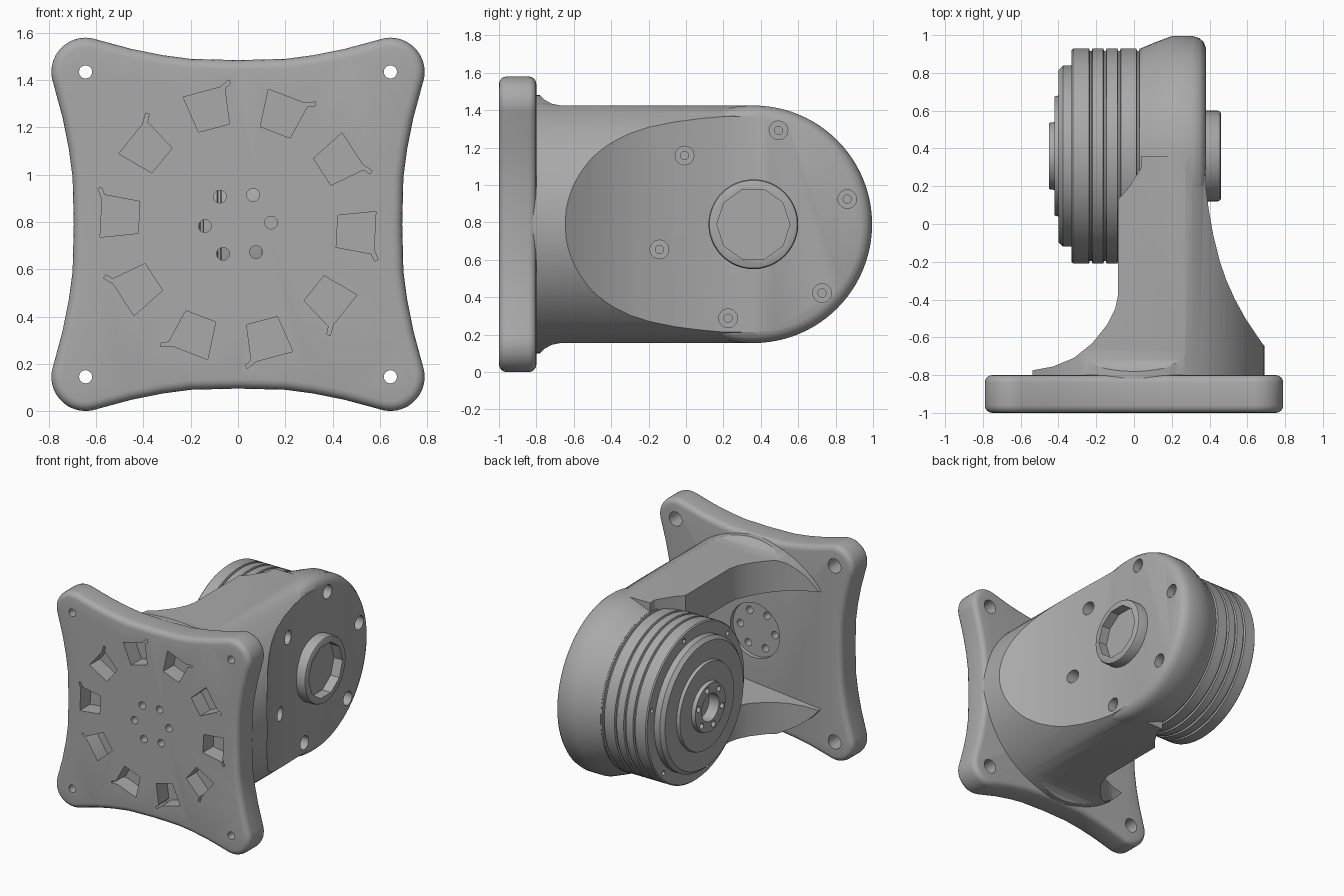
import bpy, bmesh
from math import sin, cos, pi, radians
from mathutils import Vector

if "Cube" in bpy.data.objects:
    bpy.data.objects.remove(bpy.data.objects["Cube"])

MID = 0.79        # height of the centre line
PIVOT = 0.36      # y of the motor axis

grey = bpy.data.materials.new("machined_grey")
grey.use_nodes = True
grey.diffuse_color = (0.4, 0.4, 0.4, 1)
grey.node_tree.nodes["Principled BSDF"].inputs["Base Color"].default_value = (0.4, 0.4, 0.4, 1)

PLACE = {
    "X": lambda u, v, h: Vector((h, u, v + MID)),
    "Y": lambda u, v, h: Vector((u, h, v + MID)),
    "Z": lambda u, v, h: Vector((u, v, h + MID)),
}


def add_loft(bm, sections, axis):
    """Closed solid through matching outlines [(h, points), ...] along an axis."""
    rings = [[bm.verts.new(PLACE[axis](u, v, h)) for u, v in pts] for h, pts in sections]
    n = len(rings[0])
    for a, b in zip(rings, rings[1:]):
        for i in range(n):
            j = (i + 1) % n
            bm.faces.new((a[i], a[j], b[j], b[i]))
    bm.faces.new(rings[0])
    bm.faces.new(rings[-1])


def circle(r, n, cu=0.0, cv=0.0):
    return [(cu + r * cos(2 * pi * i / n), cv + r * sin(2 * pi * i / n)) for i in range(n)]


def turned(profile, n, cu=0.0, cv=0.0):
    return [(h, circle(r, n, cu, cv)) for h, r in profile]


def prism(pts, lo, hi):
    return [(lo, pts), (hi, pts)]


def solid(name, axis, *lofts):
    bm = bmesh.new()
    for sections in lofts:
        add_loft(bm, sections, axis)
    bmesh.ops.recalc_face_normals(bm, faces=bm.faces)
    mesh = bpy.data.meshes.new(name)
    bm.to_mesh(mesh)
    bm.free()
    mesh.materials.append(grey)
    ob = bpy.data.objects.new(name, mesh)
    bpy.context.collection.objects.link(ob)
    return ob


def apply(ob, mod):
    bpy.context.view_layer.objects.active = ob
    bpy.ops.object.modifier_apply(modifier=mod.name)


def combine(ob, other, operation):
    mod = ob.modifiers.new("combine", "BOOLEAN")
    mod.operation, mod.object, mod.solver = operation, other, "EXACT"
    apply(ob, mod)
    bpy.data.objects.remove(other)


def soften(ob, width, segments=3):
    mod = ob.modifiers.new("round", "BEVEL")
    mod.width, mod.segments = width, segments
    mod.limit_method, mod.angle_limit = "ANGLE", radians(60)
    apply(ob, mod)


def spots(radius, count, start):
    return [(radius * cos(radians(start) + 2 * pi * i / count),
             radius * sin(radians(start) + 2 * pi * i / count)) for i in range(count)]


# Mounting plate: rounded lugs joined by hollow sides
lug = 0.645
quarter = [(lug + 0.145 * cos(radians(a)), lug + 0.145 * sin(radians(a))) for a in range(-20, 111, 10)]
quarter += [(0.45, 0.742), (0.32, 0.716), (0.2, 0.7), (0, 0.695), (-0.2, 0.7), (-0.32, 0.716), (-0.45, 0.742)]
outline = []
for k in range(4):
    c, s = round(cos(k * pi / 2)), round(sin(k * pi / 2))
    outline += [(c * x - s * z, s * x + c * z) for x, z in quarter]
plate = solid("mounting_plate", "Y", prism(outline, -1.0, -0.8))
soften(plate, 0.04, 4)

# Ring of hooked pockets in the front of the plate
pocket = [(0.42, -0.075), (0.42, 0.06), (0.58, 0.085), (0.58, -0.075),
          (0.6, -0.12), (0.585, -0.125), (0.57, -0.095)]
pockets = []
for k in range(10):
    c, s = cos(radians(36 * k - 3)), sin(radians(36 * k - 3))
    pockets.append(prism([(c * r - s * t, s * r + c * t) for r, t in pocket], -1.1, -0.88))
combine(plate, solid("pocket_cutter", "Y", *pockets), "DIFFERENCE")

# Lug holes, counterbored from behind, and the drilled hub recess
bores = [turned([(-1.1, 0.028), (-0.92, 0.028), (-0.92, 0.052), (-0.7, 0.052)], 16, sx * lug, sz * lug)
         for sx in (-1, 1) for sz in (-1, 1)]
combine(plate, solid("lug_cutter", "Y", *bores), "DIFFERENCE")
combine(plate, solid("hub_cutter", "Y", turned([(-0.83, 0.2), (-0.7, 0.2)], 40)), "DIFFERENCE")
drills = [turned([(-1.1, 0.027), (-0.7, 0.027)], 16, u, v) for u, v in spots(0.14, 6, 3)]
combine(plate, solid("drill_cutter", "Y", *drills), "DIFFERENCE")

# Arm stem: plan profile trimmed by a round column and a flared side profile
plan = [(-0.6, -0.82), (-0.54, -0.775), (-0.43, -0.755), (-0.32, -0.71), (-0.22, -0.63), (-0.14, -0.53),
        (-0.1, -0.45), (-0.085, -0.38), (-0.085, 0.13), (-0.03, 0.19), (0.04, 0.3), (0.04, PIVOT),
        (0.38, PIVOT), (0.38, 0.2), (0.395, 0.08), (0.42, -0.06), (0.455, -0.2), (0.49, -0.3),
        (0.535, -0.4), (0.59, -0.5), (0.65, -0.59), (0.685, -0.64), (0.72, -0.67), (0.72, -0.82)]
arm = solid("arm", "Z", prism(plan, -0.75, 0.75))
combine(arm, solid("column", "Y", turned([(-0.9, 0.69), (0.5, 0.69)], 96)), "INTERSECT")
side = [(-0.9, 0.71), (-0.79, 0.7), (-0.76, 0.668), (-0.72, 0.645), (-0.67, 0.635), (0.5, 0.635)]
side += [(y, -z) for y, z in reversed(side)]
combine(arm, solid("side_trim", "X", prism(side, -1, 1)), "INTERSECT")

# Round arm head
head = [(0.04, 0.572), (0.12, 0.605), (0.2, 0.635), (0.31, 0.635), (0.345, 0.624), (0.368, 0.605), (0.38, 0.575)]
combine(arm, solid("arm_head", "X", turned(head, 96, PIVOT)), "UNION")

# Hollow between the two webs, open towards the right
def slot(x, y, half):
    return (x, [(-0.9, -half), (y, -half), (y, half), (-0.9, half)])

hollow = solid("hollow", "X", [slot(-0.8, -0.1, 0.46), slot(0.2, -0.15, 0.36),
                               slot(0.33, -0.4, 0.34), slot(0.45, -0.65, 0.33)])
combine(arm, hollow, "DIFFERENCE")

# Counterbored bolt holes round the outer face
bolts = [turned([(0.24, 0.022), (0.32, 0.022), (0.32, 0.05), (0.6, 0.05)], 20, PIVOT + u, v)
         for u, v in spots(0.52, 6, 15)]
combine(arm, solid("bolt_cutter", "X", *bolts), "DIFFERENCE")

# Pivot cap with a ten-sided socket
cap = solid("pivot_cap", "X", turned([(0.3, 0.24), (0.445, 0.24), (0.455, 0.235), (0.46, 0.225)], 48, PIVOT))
combine(cap, solid("socket", "X", turned([(0.39, 0.195), (0.5, 0.195)], 10, PIVOT)), "DIFFERENCE")

# Stepped motor drum with grooves
drum = [(0.1, 0.57)]
for x in (0.03, -0.07, -0.145, -0.22):
    drum += [(x, 0.57), (x - 0.004, 0.556), (x - 0.014, 0.556), (x - 0.018, 0.57)]
drum += [(-0.322, 0.57), (-0.33, 0.562), (-0.33, 0.48), (-0.375, 0.48), (-0.4, 0.455), (-0.4, 0.32),
         (-0.422, 0.315), (-0.422, 0.18), (-0.45, 0.175)]
motor = solid("motor", "X", turned(drum, 96, PIVOT))
holes = [turned([(-0.5, 0.1), (-0.37, 0.1)], 32, PIVOT)]
holes += [turned([(-0.5, 0.022), (-0.4, 0.022)], 12, PIVOT + u, v) for u, v in spots(0.14, 6, 15)]
holes += [turned([(-0.5, 0.018), (-0.31, 0.018)], 12, PIVOT + u, v) for u, v in spots(0.525, 6, 15)]
combine(motor, solid("motor_cutter", "X", *holes), "DIFFERENCE")

# Smooth shading with sharp edges kept
for ob in (plate, arm, cap, motor):
    bpy.ops.object.select_all(action="DESELECT")
    ob.select_set(True)
    bpy.context.view_layer.objects.active = ob
    bpy.ops.object.shade_smooth_by_angle(angle=radians(30))
